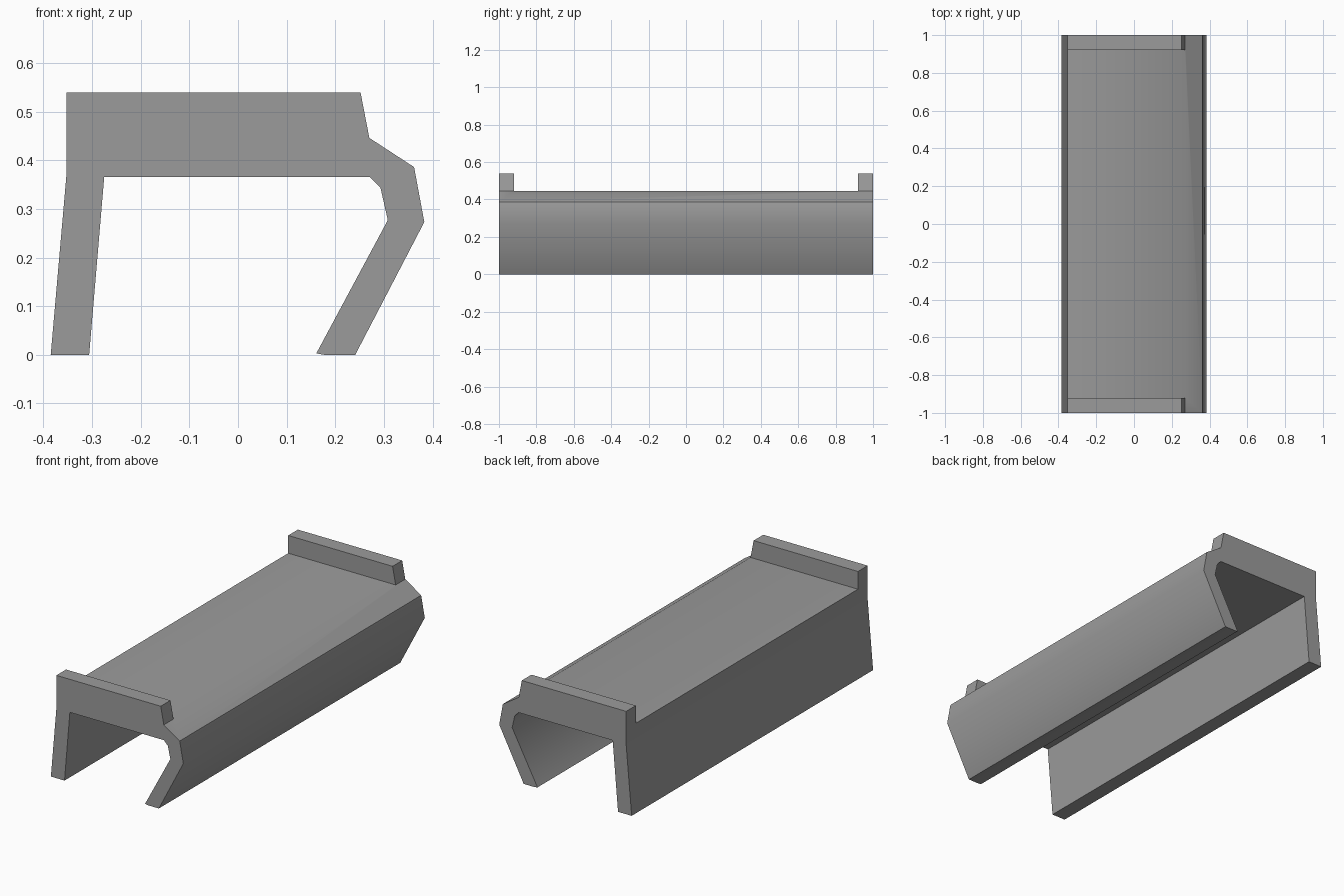
import bpy
import bmesh
import math

default = bpy.data.objects.get("Cube")
if default:
    bpy.data.objects.remove(default, do_unlink=True)

LENGTH = 2.0
RIB_DEPTH = 0.08
DECK_Z = 0.446

# Single grey plastic
grey = bpy.data.materials.new("mid grey")
colour = (0.33, 0.33, 0.33, 1)
grey.diffuse_color = colour
grey.use_nodes = True
grey.node_tree.nodes["Principled BSDF"].inputs["Base Color"].default_value = colour


def extrude_profile(name, points, depth):
    """Solid from an x-z outline, extruded along y and centred on it."""
    bm = bmesh.new()
    face = bm.faces.new([bm.verts.new((x, -depth / 2, z)) for x, z in points])
    grown = bmesh.ops.extrude_face_region(bm, geom=[face], use_keep_orig=True)
    moved = [g for g in grown["geom"] if isinstance(g, bmesh.types.BMVert)]
    bmesh.ops.translate(bm, verts=moved, vec=(0, depth, 0))
    bmesh.ops.recalc_face_normals(bm, faces=bm.faces)
    mesh = bpy.data.meshes.new(name)
    bm.to_mesh(mesh)
    bm.free()
    mesh.materials.append(grey)
    obj = bpy.data.objects.new(name, mesh)
    bpy.context.collection.objects.link(obj)
    return obj


# Outline of the cover: straight leg, raised top, hooked leg
outer = [(-0.385, 0), (-0.353, 0.366), (-0.353, 0.539), (0.252, 0.539),
         (0.27, DECK_Z), (0.362, 0.386), (0.383, 0.273), (0.241, 0)]
inner = [(0.178, 0), (0.161, 0.003), (0.308, 0.277), (0.293, 0.343),
         (0.27, 0.366), (-0.275, 0.366), (-0.306, 0)]
cover = extrude_profile("channel_cover", outer + inner, LENGTH)

# Lower the deck between the two end ribs
notch = extrude_profile("deck_notch_cutter",
                        [(-0.6, DECK_Z), (-0.6, 0.8), (0.6, 0.8), (0.6, DECK_Z)],
                        LENGTH - 2 * RIB_DEPTH)
notch.hide_render = True
cut = cover.modifiers.new("deck notch", 'BOOLEAN')
cut.operation = 'DIFFERENCE'
cut.solver = 'EXACT'
cut.object = notch

bpy.ops.object.select_all(action='DESELECT')
bpy.context.view_layer.objects.active = cover
cover.select_set(True)
bpy.ops.object.modifier_apply(modifier=cut.name)
bpy.data.objects.remove(notch, do_unlink=True)

# Soft shading over the shallow bends, crisp corners elsewhere
bpy.ops.object.shade_smooth_by_angle(angle=math.radians(42))
